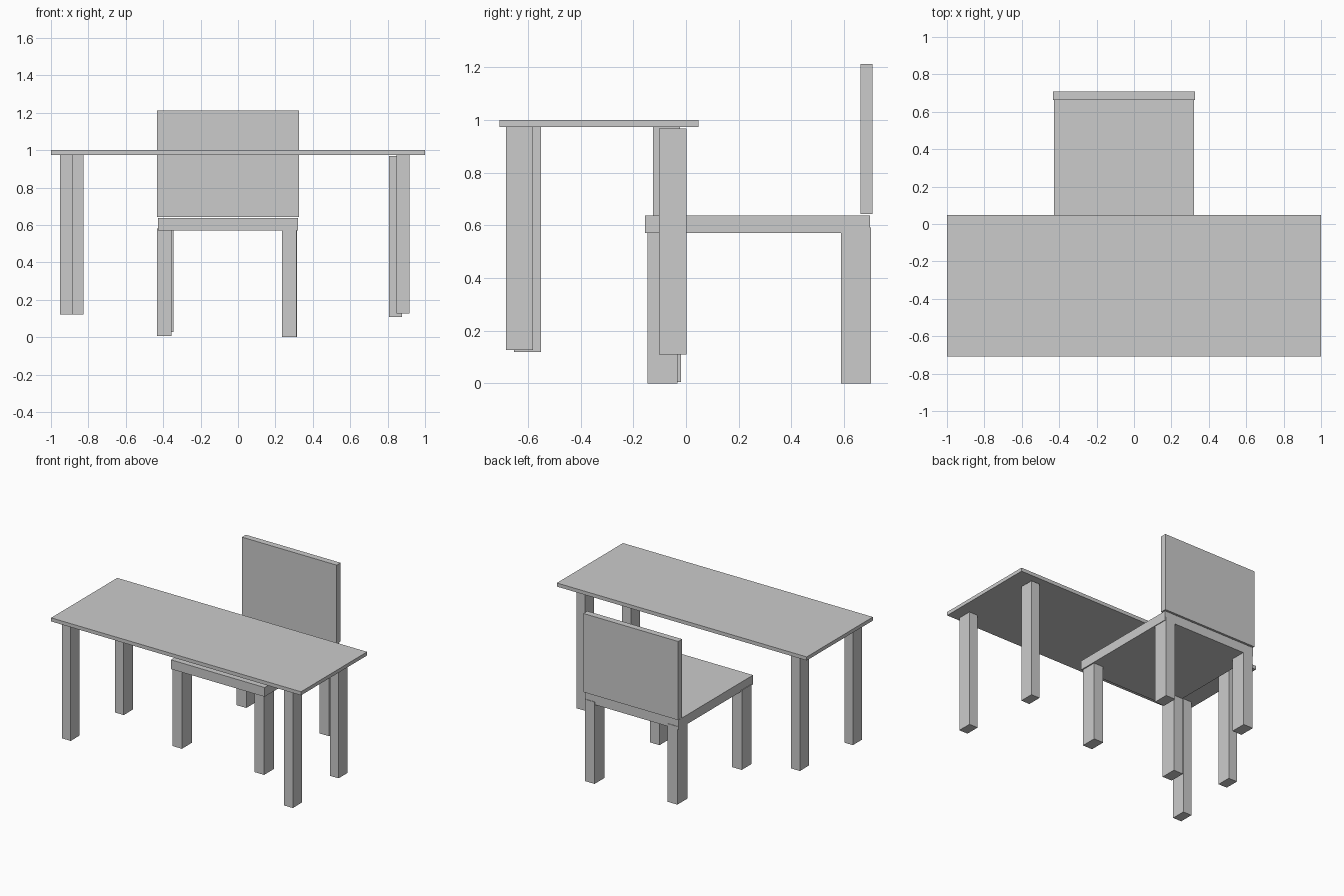
import bpy
import bmesh
from mathutils import Matrix, Vector

if "Cube" in bpy.data.objects:
    bpy.data.objects.remove(bpy.data.objects["Cube"])


def box(name, x, y, z):
    """Box spanning the (min, max) range on each axis."""
    spans = (x, y, z)
    size = Vector([b - a for a, b in spans])
    centre = Vector([(a + b) / 2 for a, b in spans])
    mesh = bpy.data.meshes.new(name)
    bm = bmesh.new()
    bmesh.ops.create_cube(bm, size=1, matrix=Matrix.Diagonal((*size, 1)))
    bm.to_mesh(mesh)
    bm.free()
    obj = bpy.data.objects.new(name, mesh)
    obj.location = centre
    bpy.context.collection.objects.link(obj)
    return obj


def legs(prefix, width, depth, placements):
    """Square-cut legs, each given by its low corner and height range."""
    for label, x, y, bottom, top in placements:
        box(f"{prefix}_{label}_leg", (x, x + width), (y, y + depth), (bottom, top))


# Table: thin top on four slightly uneven legs
box("table_top", (-1, 1), (-0.708, 0.048), (0.974, 1.0))
legs("table", 0.069, 0.103, [
    ("front_left", -0.951, -0.653, 0.12, 0.975),
    ("front_right", 0.848, -0.683, 0.127, 0.975),
    ("back_left", -0.896, -0.125, 0.12, 0.975),
    ("back_right", 0.807, -0.102, 0.109, 0.968),
])

# Chair: seat, upright back panel and four legs
box("chair_seat", (-0.428, 0.321), (-0.155, 0.699), (0.571, 0.638))
box("chair_back", (-0.433, 0.326), (0.663, 0.708), (0.643, 1.212))
legs("chair", 0.077, 0.114, [
    ("front_left", -0.433, -0.133, 0.005, 0.58),
    ("front_right", 0.235, -0.147, 0.0, 0.58),
    ("back_left", -0.423, 0.589, 0.027, 0.592),
    ("back_right", 0.239, 0.589, 0.0, 0.592),
])
